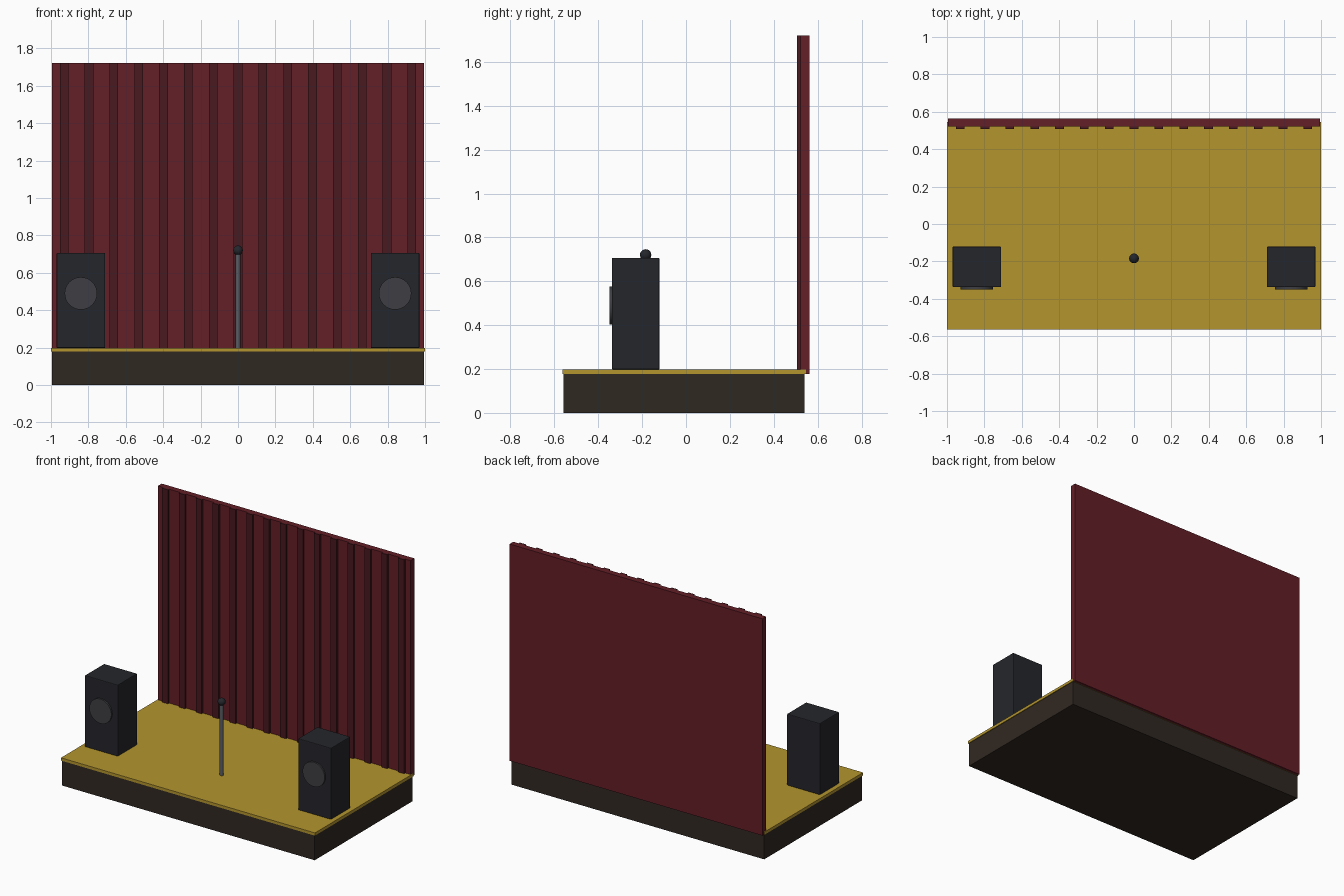
import bpy, math

if "Cube" in bpy.data.objects:
    bpy.data.objects.remove(bpy.data.objects["Cube"])


def mat(name, hex_rgb):
    # sRGB hex to linear colour
    m = bpy.data.materials.new(name)
    c = [int(hex_rgb[i:i + 2], 16) / 255 for i in (0, 2, 4)]
    m.diffuse_color = [((v + 0.055) / 1.055) ** 2.4 for v in c] + [1]
    m.use_nodes = True
    m.node_tree.nodes["Principled BSDF"].inputs["Base Color"].default_value = m.diffuse_color
    return m


WOOD = mat("wood_floor", "B4952F")
SKIRT = mat("dark_skirt", "302822")
CURTAIN = mat("curtain_red", "641E27")
FOLD = mat("fold_red", "48191F")
CASE = mat("speaker_case", "25262B")
CONE = mat("speaker_cone", "3E3F43")
METAL = mat("stand_metal", "5C5D61")


def finish(name, material):
    ob = bpy.context.object
    ob.name = name
    ob.data.materials.append(material)
    return ob


def box(name, x, y, z, material, bevel=0):
    # each axis is given as a (min, max) pair
    bpy.ops.mesh.primitive_cube_add(size=1, location=[sum(a) / 2 for a in (x, y, z)])
    ob = finish(name, material)
    ob.scale = [a[1] - a[0] for a in (x, y, z)]
    bpy.ops.object.transform_apply(location=False, rotation=False, scale=True)
    if bevel:
        b = ob.modifiers.new("Bevel", "BEVEL")
        b.width = bevel
        b.segments = 2
    return ob


def cylinder(name, r, depth, loc, material, rot=(0, 0, 0), sides=32):
    bpy.ops.mesh.primitive_cylinder_add(vertices=sides, radius=r, depth=depth,
                                        location=loc, rotation=rot)
    ob = finish(name, material)
    bpy.ops.object.shade_smooth_by_angle(angle=math.radians(40))
    return ob


# stage platform
box("stage_base", (-0.995, 0.995), (-0.558, 0.541), (0, 0.178), SKIRT)
box("stage_floor", (-1, 1), (-0.563, 0.546), (0.178, 0.198), WOOD)

# back curtain with evenly spaced folds
box("curtain", (-0.995, 0.995), (0.521, 0.563), (0.178, 1.721), CURTAIN)
for i in range(15):
    x = (i - 7) * 0.1328
    box(f"curtain_fold_{i + 1}", (x - 0.023, x + 0.023), (0.507, 0.522),
        (0.178, 1.721), FOLD)

# pair of speakers
for side, label in ((-1, "left"), (1, "right")):
    x = side * 0.84
    box(f"speaker_{label}", (x - 0.13, x + 0.13), (-0.338, -0.121),
        (0.198, 0.707), CASE, bevel=0.005)
    cylinder(f"speaker_cone_{label}", 0.087, 0.02, (x, -0.339, 0.49), CONE,
             rot=(math.pi / 2, 0, 0))

# microphone on a stand
cylinder("microphone_stand", 0.0125, 0.522, (0, -0.184, 0.459), METAL, sides=16)
bpy.ops.mesh.primitive_uv_sphere_add(segments=24, ring_count=12, radius=0.026,
                                     location=(0, -0.184, 0.72))
finish("microphone_head", CASE)
bpy.ops.object.shade_smooth()
